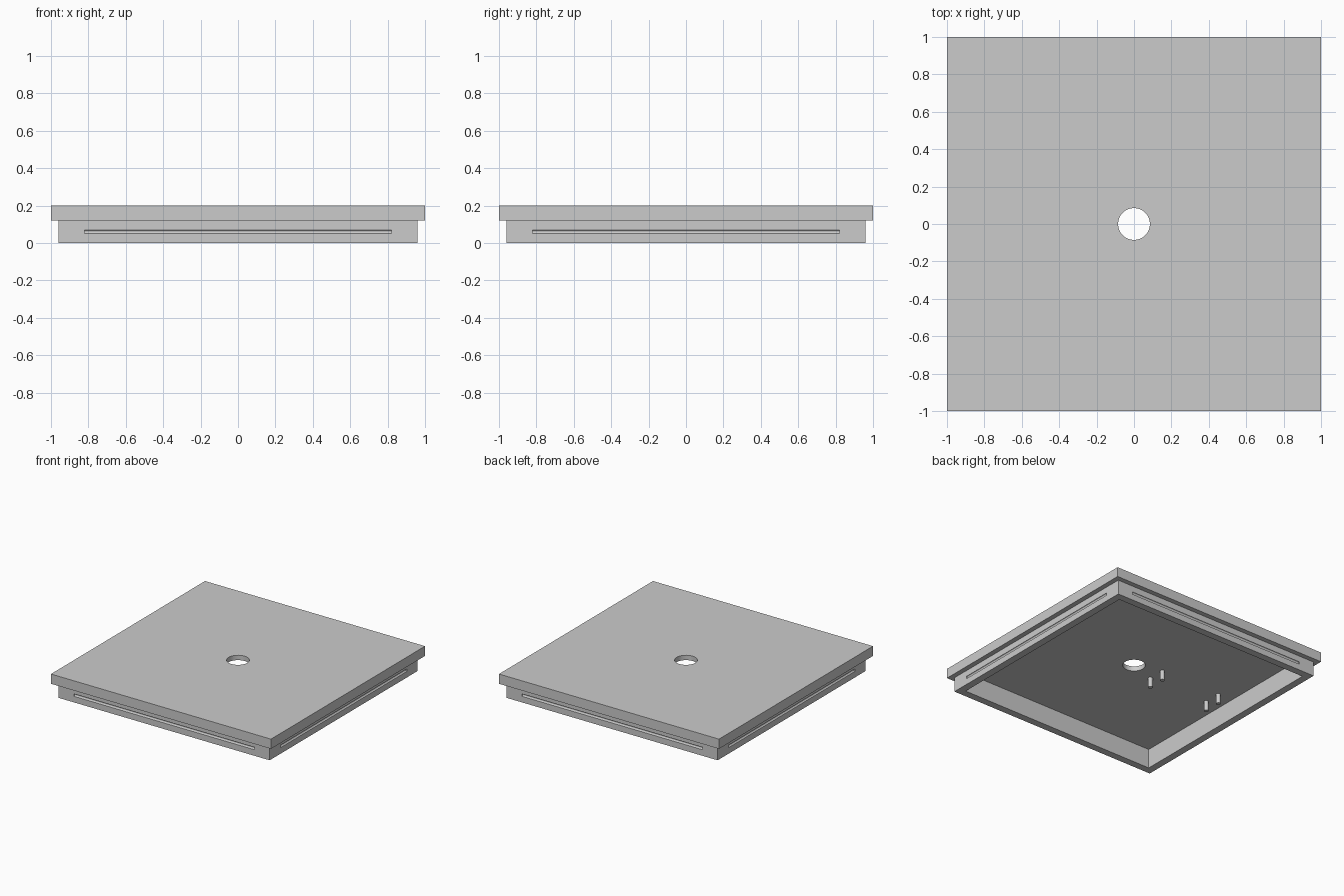
import bpy
from math import pi, radians

if "Cube" in bpy.data.objects:
    bpy.data.objects.remove(bpy.data.objects["Cube"], do_unlink=True)

# The single flat colour
grey = bpy.data.materials.new("plain_grey")
grey.use_nodes = True
colour = (0.6, 0.6, 0.6, 1)
grey.diffuse_color = colour
grey.node_tree.nodes["Principled BSDF"].inputs["Base Color"].default_value = colour

TOP, CEILING, LEDGE = 0.2, 0.16, 0.12
SKIRT, WALL = 0.96, 0.06


def finish(name):
    ob = bpy.context.object
    ob.name = name
    ob.data.materials.append(grey)
    return ob


def box(name, half, z0, z1):
    bpy.ops.mesh.primitive_cube_add(size=1, location=(0, 0, (z0 + z1) / 2))
    ob = finish(name)
    ob.scale = (2 * half, 2 * half, z1 - z0)
    bpy.ops.object.transform_apply(location=True, rotation=True, scale=True)
    return ob


def rod(name, radius, length, centre, rotation=(0, 0, 0), sides=24):
    bpy.ops.mesh.primitive_cylinder_add(vertices=sides, radius=radius, depth=length,
                                        location=centre, rotation=rotation)
    return finish(name)


def combine(target, tool, operation):
    mod = target.modifiers.new(tool.name, 'BOOLEAN')
    mod.operation, mod.solver, mod.object = operation, 'EXACT', tool
    bpy.context.view_layer.objects.active = target
    bpy.ops.object.modifier_apply(modifier=mod.name)
    bpy.data.objects.remove(tool, do_unlink=True)


# Lid: overhanging plate with a narrower skirt, hollow underneath
lid = box("lid", 1, LEDGE, TOP)
combine(lid, box("skirt", SKIRT, 0, LEDGE + 0.02), 'UNION')
combine(lid, box("cavity", SKIRT - WALL, -0.1, CEILING), 'DIFFERENCE')

# Round hole through the centre
combine(lid, rod("centre_hole", 0.085, 1, (0, 0, TOP), sides=64), 'DIFFERENCE')

# Shallow snap groove along each outer skirt wall
for side in (-1, 1):
    for centre, turn in (((0, side * SKIRT, 0.06), (0, pi / 2, 0)),
                         ((side * SKIRT, 0, 0.06), (pi / 2, 0, 0))):
        combine(lid, rod("groove", 0.01, 1.64, centre, turn, 16), 'DIFFERENCE')

# Four pegs hanging from the ceiling, on the right half
pegs = []
for row, x in (("inner", -0.22), ("outer", -0.77)):
    for end, y in (("front", -0.07), ("back", 0.07)):
        pegs.append(rod(f"{row}_{end}_peg", 0.018, 0.09, (x, y, 0.125)))

bpy.ops.object.select_all(action='DESELECT')
for ob in [lid] + pegs:
    ob.select_set(True)
bpy.context.view_layer.objects.active = lid
bpy.ops.object.shade_smooth_by_angle(angle=radians(30))
